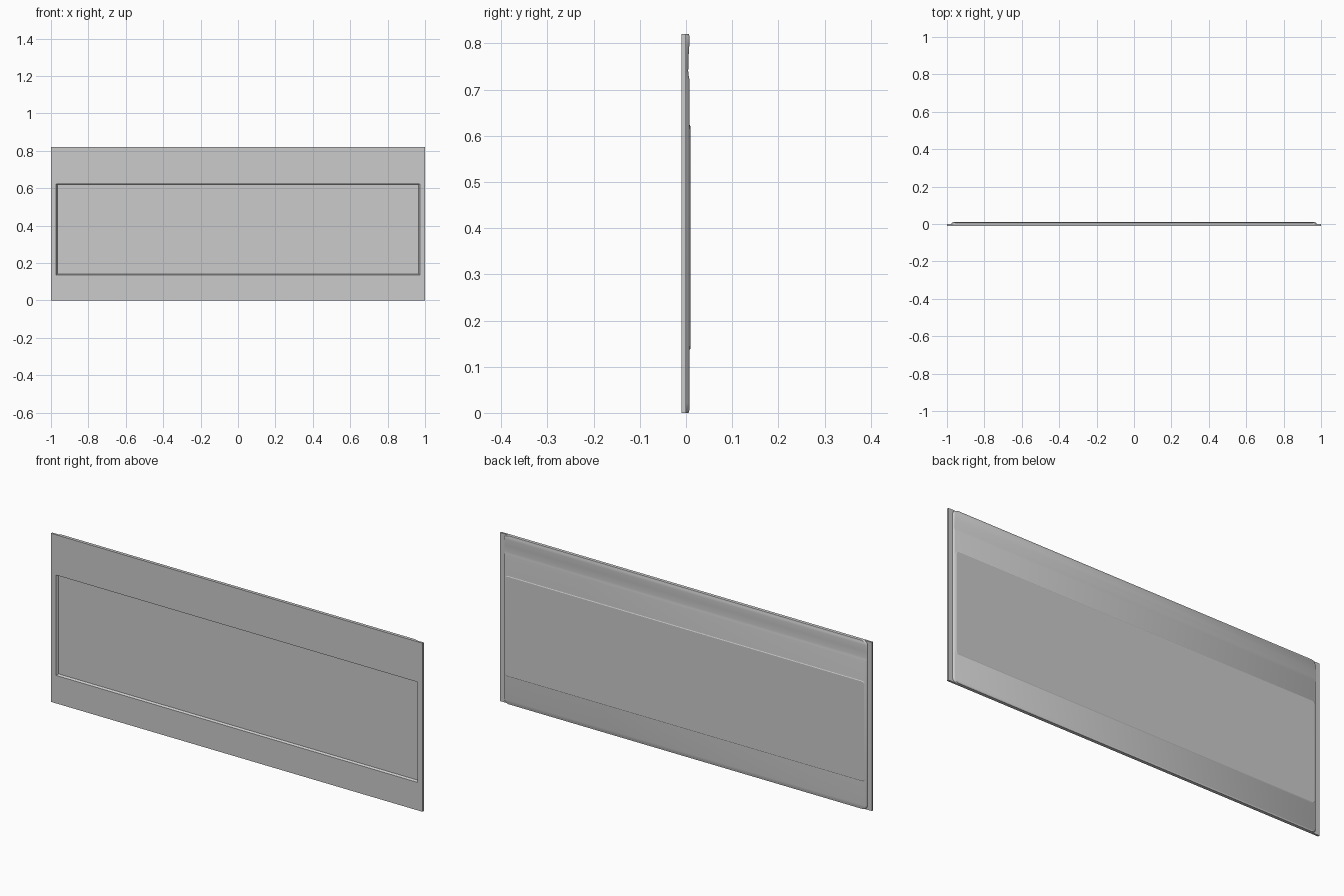
import bpy, bmesh, math

if "Cube" in bpy.data.objects:
    bpy.data.objects.remove(bpy.data.objects["Cube"])

def finish(name, bm, angle=30):
    bmesh.ops.recalc_face_normals(bm, faces=bm.faces)
    me = bpy.data.meshes.new(name)
    bm.to_mesh(me)
    bm.free()
    ob = bpy.data.objects.new(name, me)
    bpy.context.collection.objects.link(ob)
    bpy.ops.object.select_all(action='DESELECT')
    ob.select_set(True)
    bpy.context.view_layer.objects.active = ob
    bpy.ops.object.shade_smooth_by_angle(angle=math.radians(angle))
    return ob

def rounded_rect(w, z0, z1, r, n=3):
    """Outline in the xz plane, half width w, corner radius r."""
    if r == 0:
        return [(w, z1), (-w, z1), (-w, z0), (w, z0)]
    pts = []
    for k, (cx, cz) in enumerate([(w-r, z1-r), (-w+r, z1-r), (-w+r, z0+r), (w-r, z0+r)]):
        for i in range(n + 1):
            a = math.pi/2 * (k + i/n)
            pts.append((cx + r*math.cos(a), cz + r*math.sin(a)))
    return pts

def loft(bm, rings):
    loops = [[bm.verts.new((x, y, z)) for x, z in rounded_rect(w, z0, z1, r)]
             for w, z0, z1, r, y in rings]
    for a, b in zip(loops, loops[1:]):
        for i in range(len(a)):
            j = (i + 1) % len(a)
            bm.faces.new((a[i], a[j], b[j], b[i]))
    return loops

H = 0.82

# Front skin: flat sheet with a pressed, chamfered recess
bm = bmesh.new()
rings = loft(bm, [(0.96, 0.148, 0.616, 0, 0.005),
                  (0.964, 0.144, 0.62, 0, 0.004),
                  (0.972, 0.136, 0.624, 0, -0.0095)])
edge = loft(bm, [(1, 0, H, 0, -0.0095),
                 (1, 0, H, 0, 0.0),
                 (0.973, 0.13, 0.63, 0, 0.0),
                 (0.965, 0.14, 0.62, 0, 0.0065)])
for i in range(4):
    j = (i + 1) % 4
    bm.faces.new((rings[-1][i], rings[-1][j], edge[0][j], edge[0][i]))
bm.faces.new(rings[0])
bm.faces.new(edge[-1])
finish("front_skin", bm)

# Back tray: rows of z and y, narrowed at the ends to round the corners
rows = [(0.0, 0.0055), (0.003, 0.0068), (0.008, 0.0073), (0.02, 0.0075),
        (0.722, 0.0075), (0.73, 0.0058), (0.74, 0.0048), (0.77, 0.0055),
        (0.80, 0.0075), (0.812, 0.0075), (0.817, 0.0072), (H, 0.006)]
bm = bmesh.new()
grid = []
for z, y in rows:
    d = max(0, 0.02 - min(z, H - z))
    w = 0.978 - 0.02 + math.sqrt(0.02**2 - d*d)
    grid.append([bm.verts.new(p) for p in
                 [(-w, 0, z), (-w + 0.004, y*0.75, z), (-w + 0.008, y, z),
                  (w - 0.008, y, z), (w - 0.004, y*0.75, z), (w, 0, z)]])
for a, b in zip(grid, grid[1:]):
    for i in range(5):
        bm.faces.new((a[i], a[i+1], b[i+1], b[i]))
bm.faces.new(grid[0])
bm.faces.new(grid[-1])
for a, b in zip(grid, grid[1:]):
    bm.faces.new((a[0], a[5], b[5], b[0]))
finish("back_tray", bm)

# Raised rectangle on the back, behind the recess
bm = bmesh.new()
panel = loft(bm, [(0.968, 0.135, 0.625, 0.012, 0.007),
                  (0.964, 0.139, 0.621, 0.01, 0.0095)])
bm.faces.new(panel[0])
bm.faces.new(panel[-1])
finish("raised_back_panel", bm, 20)
